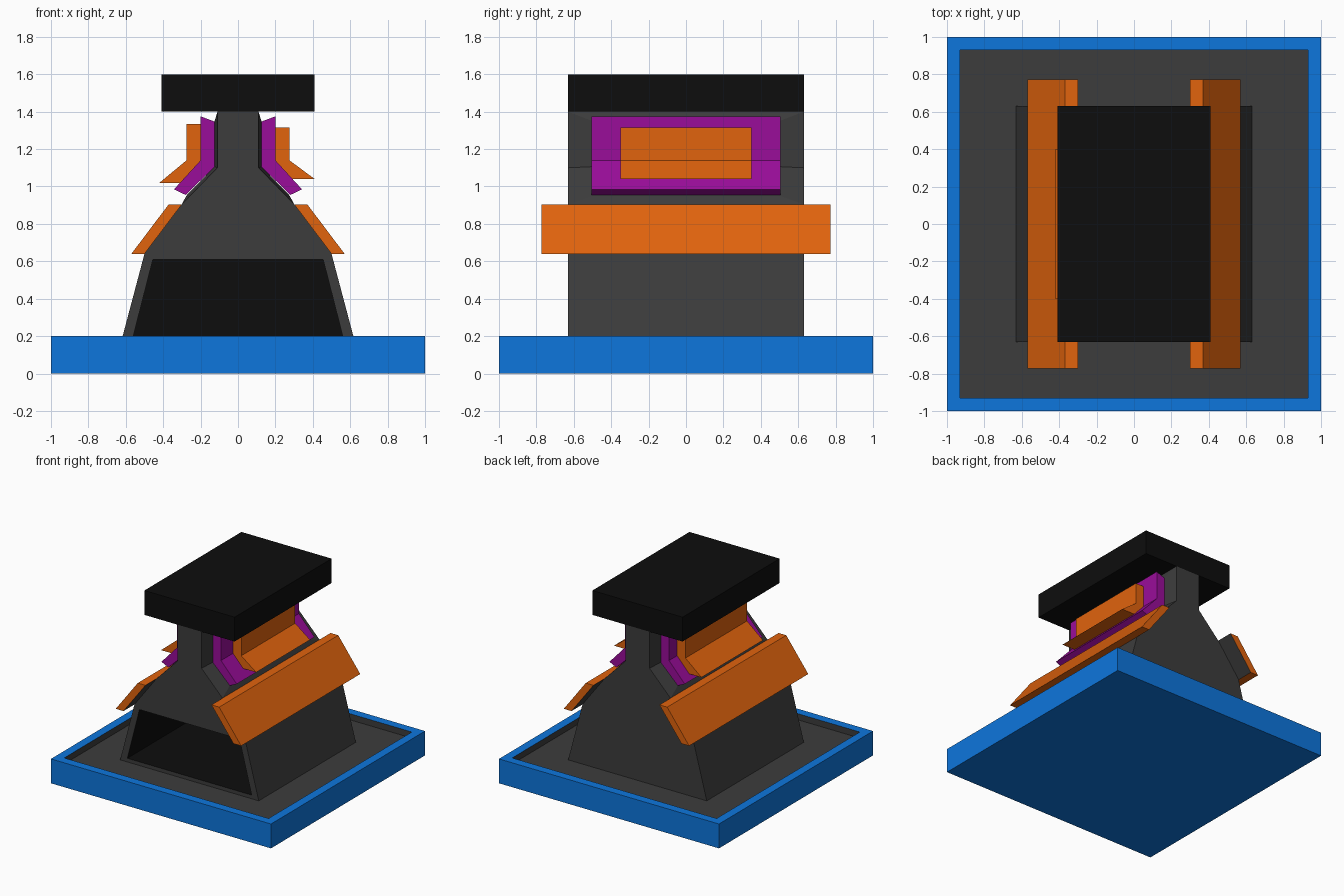
import bpy, bmesh

if "Cube" in bpy.data.objects:
    bpy.data.objects.remove(bpy.data.objects["Cube"])


def material(name, rgb):
    m = bpy.data.materials.new(name)
    m.diffuse_color = (*rgb, 1)
    m.use_nodes = True
    m.node_tree.nodes["Principled BSDF"].inputs["Base Color"].default_value = m.diffuse_color
    return m


BLUE = material("blue", (0.004, 0.18, 0.72))
GREY = material("dark_grey", (0.045, 0.045, 0.045))
BLACK = material("black", (0.004, 0.004, 0.004))
ORANGE = material("orange", (0.75, 0.125, 0.004))
PURPLE = material("purple", (0.32, 0.004, 0.32))


def finish(name, bm, mats):
    me = bpy.data.meshes.new(name)
    bmesh.ops.recalc_face_normals(bm, faces=bm.faces)
    bm.to_mesh(me)
    bm.free()
    for m in mats:
        me.materials.append(m)
    ob = bpy.data.objects.new(name, me)
    bpy.context.collection.objects.link(ob)
    return ob


def box(bm, x, y, z0, z1):
    bmesh.ops.create_cube(bm, size=1)
    for v in bm.verts:
        v.co = (v.co.x * 2 * x, v.co.y * 2 * y, z1 if v.co.z > 0 else z0)


def push_in(bm, face, offset):
    """Extrude one face, move it by offset, colour the pocket with slot 1."""
    face.select_set(False)
    ret = bmesh.ops.extrude_discrete_faces(bm, faces=[face])
    new = ret["faces"][0]
    bmesh.ops.translate(bm, vec=offset, verts=new.verts)
    new.material_index = 1
    for e in new.edges:
        for f in e.link_faces:
            f.material_index = 1


def prism(name, pts, y, mats, side=1, backs=()):
    """Extrude an x/z profile along y; edges listed in backs use slot 1."""
    bm = bmesh.new()
    a = [bm.verts.new((side * x, -y, z)) for x, z in pts]
    b = [bm.verts.new((side * x, y, z)) for x, z in pts]
    bm.faces.new(a)
    bm.faces.new(b)
    n = len(pts)
    for i in range(n):
        j = (i + 1) % n
        f = bm.faces.new((a[i], a[j], b[j], b[i]))
        f.material_index = 1 if i in backs else 0
    return finish(name, bm, mats)


# Base tray with a shallow sunken floor
bm = bmesh.new()
box(bm, 1, 1, 0, 0.2)
top = max(bm.faces, key=lambda f: f.calc_center_median().z)
bmesh.ops.inset_individual(bm, faces=[top], thickness=0.1)
push_in(bm, top, (0, 0, -0.05))
finish("base_tray", bm, [BLUE, GREY])

# Tapered body made of stacked sections
bm = bmesh.new()
D = 0.63
rows = []
for x, z in [(0.63, 0.15), (0.5, 0.64), (0.3, 0.905), (0.11, 1.1), (0.11, 1.4)]:
    rows.append([bm.verts.new(c) for c in
                 ((-x, -D, z), (x, -D, z), (x, D, z), (-x, D, z))])
bm.faces.new(rows[0])
bm.faces.new(rows[-1])
layers = [[bm.faces.new((lo[i], lo[(i + 1) % 4], hi[(i + 1) % 4], hi[i]))
           for i in range(4)] for lo, hi in zip(rows, rows[1:])]
bmesh.ops.recalc_face_normals(bm, faces=bm.faces)

# Raised pads on both sides of the neck
for side in (1, 3):
    faces = [layers[2][side], layers[3][side]]
    bmesh.ops.inset_region(bm, faces=faces, thickness=0.05, depth=0.015,
                           use_even_offset=True)
    for v in {v for f in faces for v in f.verts}:
        v.co.y = 0.5 if v.co.y > 0 else -0.5

# Deep front opening
front = layers[0][0]
bmesh.ops.inset_individual(bm, faces=[front], thickness=0.04)
for v in front.verts:
    sx = 1 if v.co.x > 0 else -1
    v.co.x, v.co.z = (sx * 0.455, 0.61) if v.co.z > 0.4 else (sx * 0.565, 0.18)
push_in(bm, front, (0, 1.18, 0))
finish("body", bm, [GREY, BLACK])

# Top cap
bm = bmesh.new()
box(bm, 0.41, D, 1.4, 1.6)
finish("top_cap", bm, [BLACK])

# Side plates; the outer neck plates differ slightly left to right
for side, label, tz, tip, y in ((1, "right", 1.315, (0.41, 1.04), 0.35),
                                (-1, "left", 1.335, (0.42, 1.02), 0.4)):
    prism("lower_panel_" + label,
          [(0.3, 0.905), (0.37, 0.905), (0.57, 0.64), (0.5, 0.64)],
          0.773, [ORANGE, GREY], side, backs=(3,))
    prism("neck_plate_" + label,
          [(0.12, 1.345), (0.2, 1.375), (0.2, 1.14), (0.342, 0.985),
           (0.28, 0.955), (0.12, 1.11)], 0.505, [PURPLE], side)
    prism("outer_plate_" + label,
          [(0.198, tz), (0.275, tz), (0.275, 1.14), tip,
           (0.2 + (1.14 - tip[1]) * 0.91, tip[1]), (0.198, 1.14)],
          y, [ORANGE], side)
